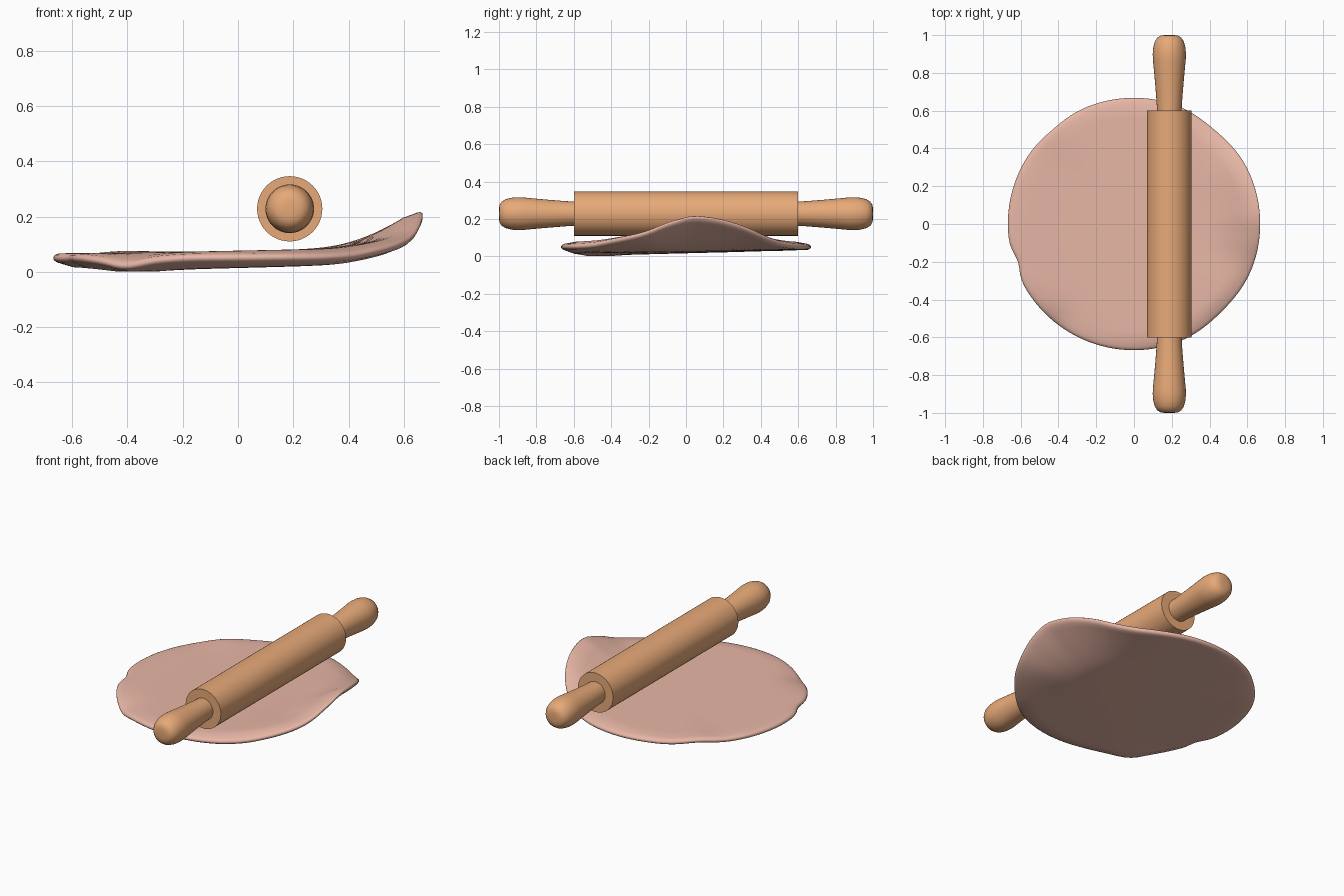
import bpy, bmesh, math
from mathutils import Vector

if "Cube" in bpy.data.objects:
    bpy.data.objects.remove(bpy.data.objects["Cube"])


def material(name, color):
    m = bpy.data.materials.new(name)
    m.diffuse_color = (*color, 1)
    m.use_nodes = True
    m.node_tree.nodes["Principled BSDF"].inputs["Base Color"].default_value = m.diffuse_color
    return m


wood = material("wood", (0.80, 0.40, 0.19))
pink = material("dough", (0.80, 0.47, 0.38))


def finish(name, bm, mat, angle):
    bmesh.ops.recalc_face_normals(bm, faces=bm.faces[:])
    me = bpy.data.meshes.new(name)
    bm.to_mesh(me)
    bm.free()
    ob = bpy.data.objects.new(name, me)
    bpy.context.collection.objects.link(ob)
    me.materials.append(mat)
    bpy.ops.object.select_all(action='DESELECT')
    ob.select_set(True)
    bpy.context.view_layer.objects.active = ob
    bpy.ops.object.shade_smooth_by_angle(angle=math.radians(angle))
    return ob


def skin(rings, bm):
    """Join consecutive vertex rings and close both ends."""
    n = len(rings[0])
    for a, b in zip(rings, rings[1:]):
        for i in range(n):
            j = (i + 1) % n
            bm.faces.new((a[i], a[j], b[j], b[i]))
    for ring in (rings[0], rings[-1]):
        bm.faces.new(ring)


PX, PZ = 0.187, 0.228


def lathe(name, profile, side=1, n=48):
    """Turn (radius, y) points around the pin's axis."""
    bm = bmesh.new()
    rings = []
    for r, y in profile:
        rings.append([bm.verts.new((PX + r * math.cos(2 * math.pi * i / n), side * y,
                                    PZ + r * math.sin(2 * math.pi * i / n))) for i in range(n)])
    skin(rings, bm)
    return finish(name, bm, wood, 40)


# Rolling pin
lathe("roller", [(0.118, -0.6), (0.118, 0.6)])
handle = [(0.065, 0.595), (0.067, 0.64), (0.074, 0.73), (0.082, 0.82), (0.087, 0.87),
          (0.088, 0.90), (0.085, 0.935), (0.077, 0.965), (0.064, 0.986), (0.046, 0.997), (0.025, 1.0)]
for side, label in ((-1, "front_handle"), (1, "back_handle")):
    lathe(label, handle, side)


# Dough sheet: rim lift by angle in degrees (curled lip on the right, droop, small bump)
LIFT = [(-180, 0), (-150, 0), (-138, -0.012), (-128, -0.035), (-116, -0.008), (-105, 0),
        (-62, 0.002), (-50, 0.008), (-37, 0.03), (-25, 0.055), (-17, 0.08), (-10, 0.118), (3, 0.163),
        (14, 0.148), (22, 0.125), (30, 0.095), (41, 0.045), (52, 0.016), (65, 0.002), (90, 0),
        (118, 0), (131, 0.012), (145, 0), (180, 0)]
# Small dents in the outline: angle, width, depth
DENTS = [(198, 6, 0.022), (131, 10, 0.008), (50, 14, 0.012), (-45, 16, 0.012)]
LOW = Vector((-0.41, -0.52))


def smooth(t):
    t = min(1, max(0, t))
    return t * t * (3 - 2 * t)


def lift(deg):
    for (a, u), (b, v) in zip(LIFT, LIFT[1:]):
        if a <= deg <= b:
            return u + (v - u) * (deg - a) / (b - a)
    return 0


def rim_radius(deg):
    r = 0.668
    for a, w, d in DENTS:
        off = (deg - a + 180) % 360 - 180
        r -= d * math.exp(-(off / w) ** 2)
    return r


def point(deg, f, h):
    """f is the fraction of the rim radius, h runs from -1 (underside) to 1 (top)."""
    r = f * rim_radius(deg)
    x, y = r * math.cos(math.radians(deg)), r * math.sin(math.radians(deg))
    l = sum(lift(deg + o) for o in (-3, 0, 3)) / 3
    inner = smooth((1 - f) / 0.12)
    curl = smooth((r - 0.22) / 0.68) * 2 if l > 0.02 else 0
    start = 0.5 if l > 0 else 0.75
    w = min(1, max(0, (f - start) / (1 - start))) ** 1.5
    z = 0.05 + 0.015 * h + l * w
    if h < 0:
        z -= inner * 0.032 * max(0, 1 - (Vector((x, y)) - LOW).length / 1.25)
    else:
        z += inner * (0.004 + 0.018 * min(0.8, max(0, x + 0.4)))
    return x, y, max(0.002, z)


N = 120
path = [(f, 1) for f in (0.02, 0.2, 0.4, 0.5, 0.6, 0.7, 0.78, 0.85, 0.9, 0.94, 0.975)]
path += [(0.992, 0.7), (1.0, 0.25), (1.0, -0.25), (0.992, -0.7)]
path += [(f, -1) for f in (0.975, 0.94, 0.9, 0.85, 0.78, 0.7, 0.6, 0.5, 0.4, 0.2, 0.02)]
bm = bmesh.new()
skin([[bm.verts.new(point(-180 + 360 * i / N, f, h)) for i in range(N)] for f, h in path], bm)
finish("dough_sheet", bm, pink, 60)
